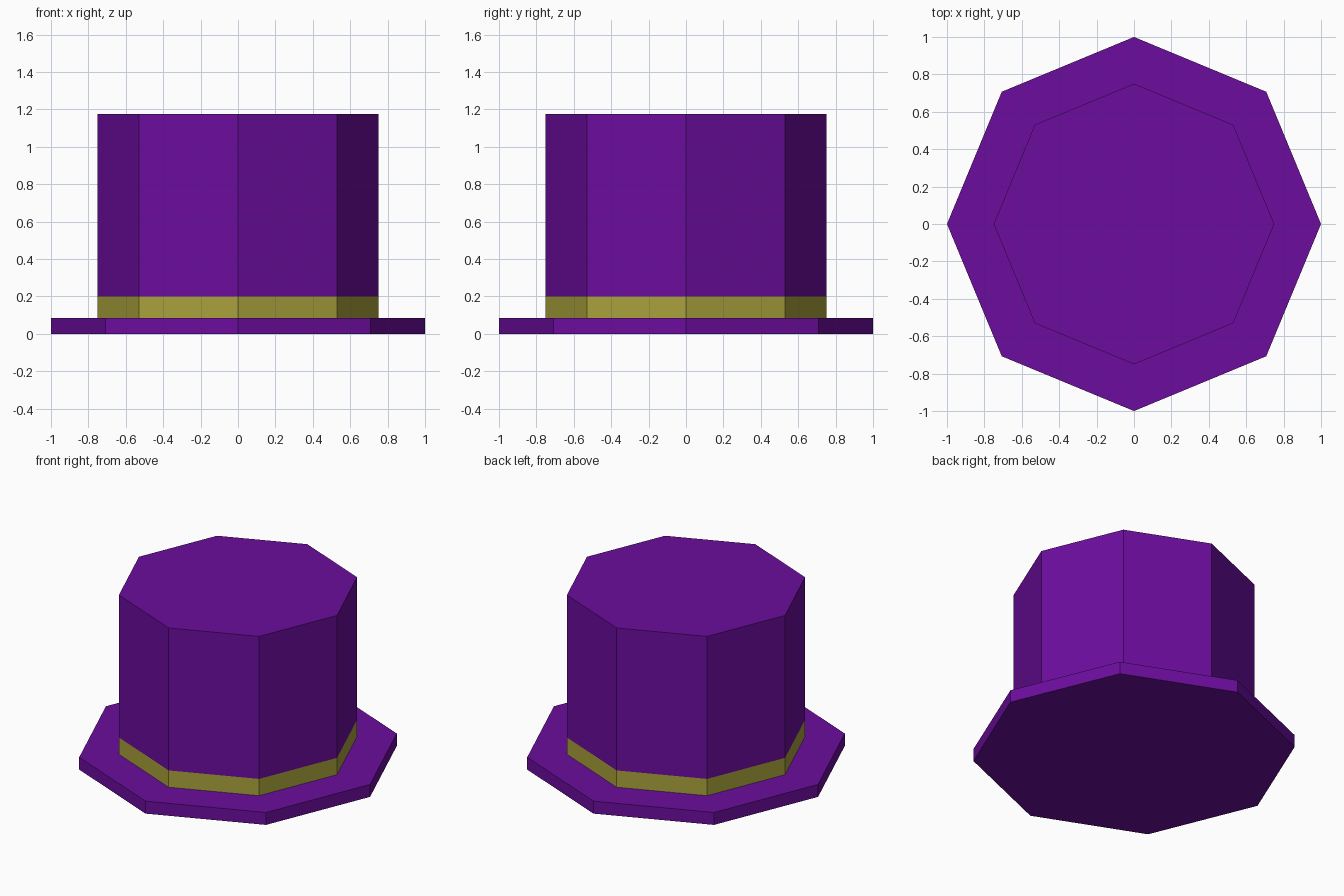
import bpy
import bmesh
from math import cos, sin, tau

if "Cube" in bpy.data.objects:
    bpy.data.objects.remove(bpy.data.objects["Cube"])

SIDES = 8


def material(name, color):
    mat = bpy.data.materials.new(name)
    mat.diffuse_color = (*color, 1.0)
    mat.use_nodes = True
    mat.node_tree.nodes["Principled BSDF"].inputs["Base Color"].default_value = mat.diffuse_color
    return mat


def octagon_shell(name, profile, mat, cap_bottom=False, cap_top=False):
    """Loft eight-sided rings through (radius, z) points, listed bottom to top."""
    bm = bmesh.new()
    rings = [[bm.verts.new((r * cos(tau * i / SIDES), r * sin(tau * i / SIDES), z))
              for i in range(SIDES)] for r, z in profile]
    for low, high in zip(rings, rings[1:]):
        for i in range(SIDES):
            j = (i + 1) % SIDES
            bm.faces.new((low[i], low[j], high[j], high[i]))
    if cap_bottom:
        bm.faces.new(rings[0][::-1])
    if cap_top:
        bm.faces.new(rings[-1])
    mesh = bpy.data.meshes.new(name)
    bm.to_mesh(mesh)
    bm.free()
    mesh.materials.append(mat)
    obj = bpy.data.objects.new(name, mesh)
    bpy.context.collection.objects.link(obj)
    return obj


purple = material("purple_felt", (0.15, 0.004, 0.34))
gold = material("gold_ribbon", (0.40, 0.36, 0.045))

BRIM_R, CROWN_R = 1.0, 0.75
BRIM_TOP, BAND_TOP, CROWN_TOP = 0.085, 0.2, 1.175

# Flat brim with a closed underside; its top stops at the band
octagon_shell("brim", [(BRIM_R, 0), (BRIM_R, BRIM_TOP), (CROWN_R, BRIM_TOP)],
              purple, cap_bottom=True)
# Ribbon flush with the crown
octagon_shell("hat_band", [(CROWN_R, BRIM_TOP), (CROWN_R, BAND_TOP)], gold)
# Tall crown with a flat top
octagon_shell("crown", [(CROWN_R, BAND_TOP), (CROWN_R, CROWN_TOP)], purple, cap_top=True)
